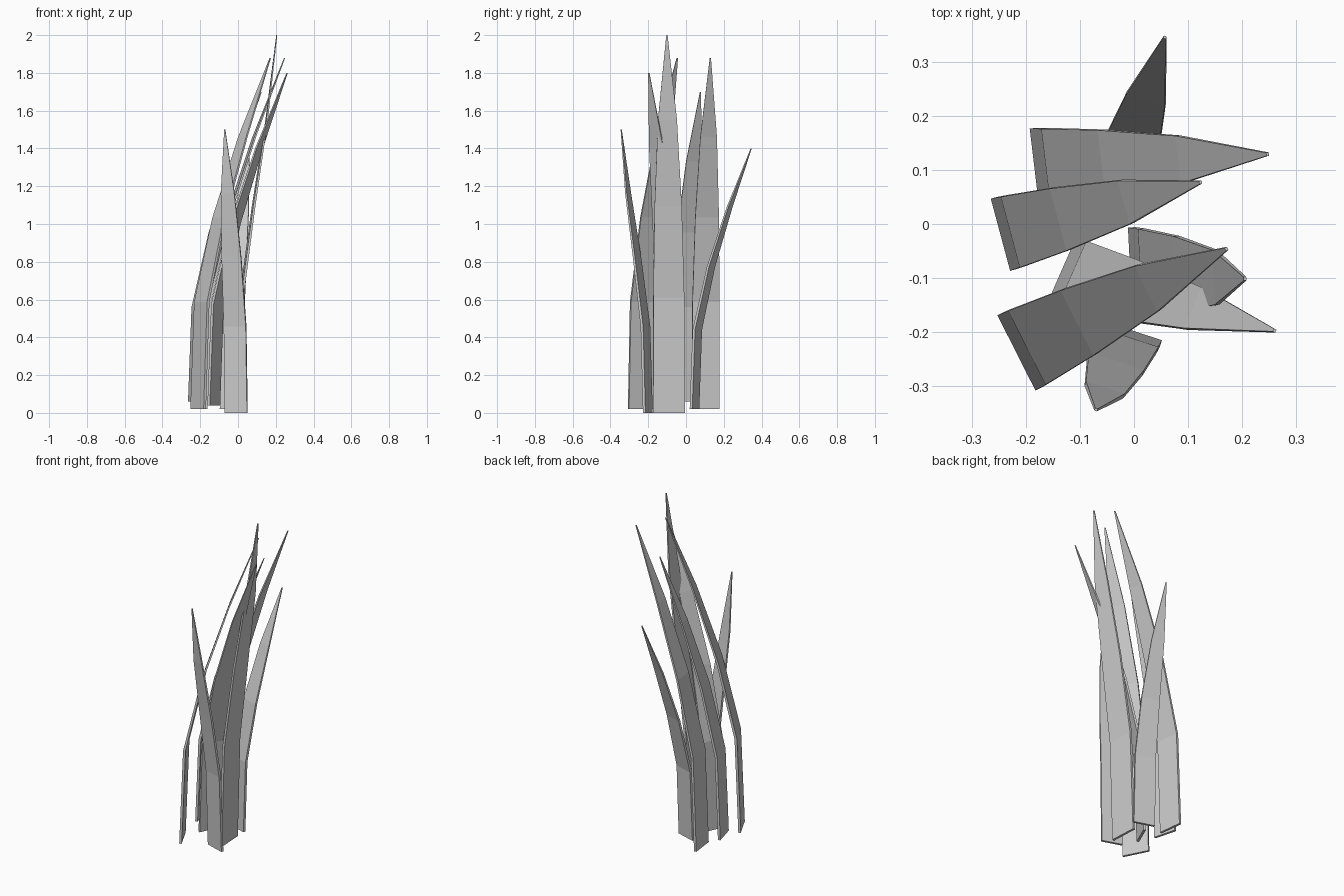
import bpy, bmesh
from mathutils import Vector

if "Cube" in bpy.data.objects:
    bpy.data.objects.remove(bpy.data.objects["Cube"])

HEIGHT = (0, 0.305, 0.545, 0.775, 1)      # ring heights along a blade
WIDTH = (1, 0.98, 0.86, 0.6, 0.04)        # ring widths
THICK = (0.014, 0.014, 0.012, 0.009, 0.005)
CURVED = (0, 0.05, 0.29, 0.62, 1)         # how the lean builds up
STRAIGHT = (0, 0.09, 0.4, 0.74, 1)


def blade(name, base, tip, width, side, lean):
    """Tapered, bent grass blade with a thin rectangular section."""
    base, tip = Vector(base), Vector(tip)
    s = Vector((side[0], side[1], 0)).normalized()
    n = Vector((-s.y, s.x, 0))
    bm = bmesh.new()
    rings = []
    for h, w, t, k in zip(HEIGHT, WIDTH, THICK, lean):
        c = base.lerp(tip, k)
        c.z = base.z + (tip.z - base.z) * h
        rings.append([bm.verts.new(c + s * (a * w * width / 2) + n * (b * t / 2))
                      for a, b in ((-1, -1), (1, -1), (1, 1), (-1, 1))])
    for lo, hi in zip(rings, rings[1:]):
        for i in range(4):
            j = (i + 1) % 4
            bm.faces.new((lo[i], lo[j], hi[j], hi[i]))
    bm.faces.new(rings[0][::-1])
    bm.faces.new(rings[-1])
    bmesh.ops.recalc_face_normals(bm, faces=bm.faces)
    me = bpy.data.meshes.new(name)
    bm.to_mesh(me)
    bm.free()
    bpy.context.collection.objects.link(bpy.data.objects.new(name, me))


# name, base centre, tip, base width, width direction, lean profile
blade("blade_back", (-0.035, 0.045, 0.02), (0.057, 0.345, 1.4), 0.125, (0.95, -0.3), CURVED)
blade("blade_back_left", (-0.177, 0.104, 0.02), (0.247, 0.129, 1.88), 0.147, (0.12, -1), CURVED)
blade("blade_left", (-0.24, -0.018, 0.06), (0.123, 0.077, 1.7), 0.138, (0.26, -0.97), CURVED)
blade("blade_tall", (0.0, -0.09, 0.0), (0.205, -0.101, 2.0), 0.168, (0.05, -1), STRAIGHT)
blade("blade_middle", (-0.128, -0.09, 0.04), (0.26, -0.197, 1.8), 0.137, (0.4, 0.91), CURVED)
blade("blade_front_left", (-0.211, -0.235, 0.02), (0.171, -0.046, 1.88), 0.156, (0.45, -0.89), CURVED)
blade("blade_front", (-0.01, -0.202, 0.0), (-0.07, -0.343, 1.5), 0.125, (0.95, -0.31), STRAIGHT)
